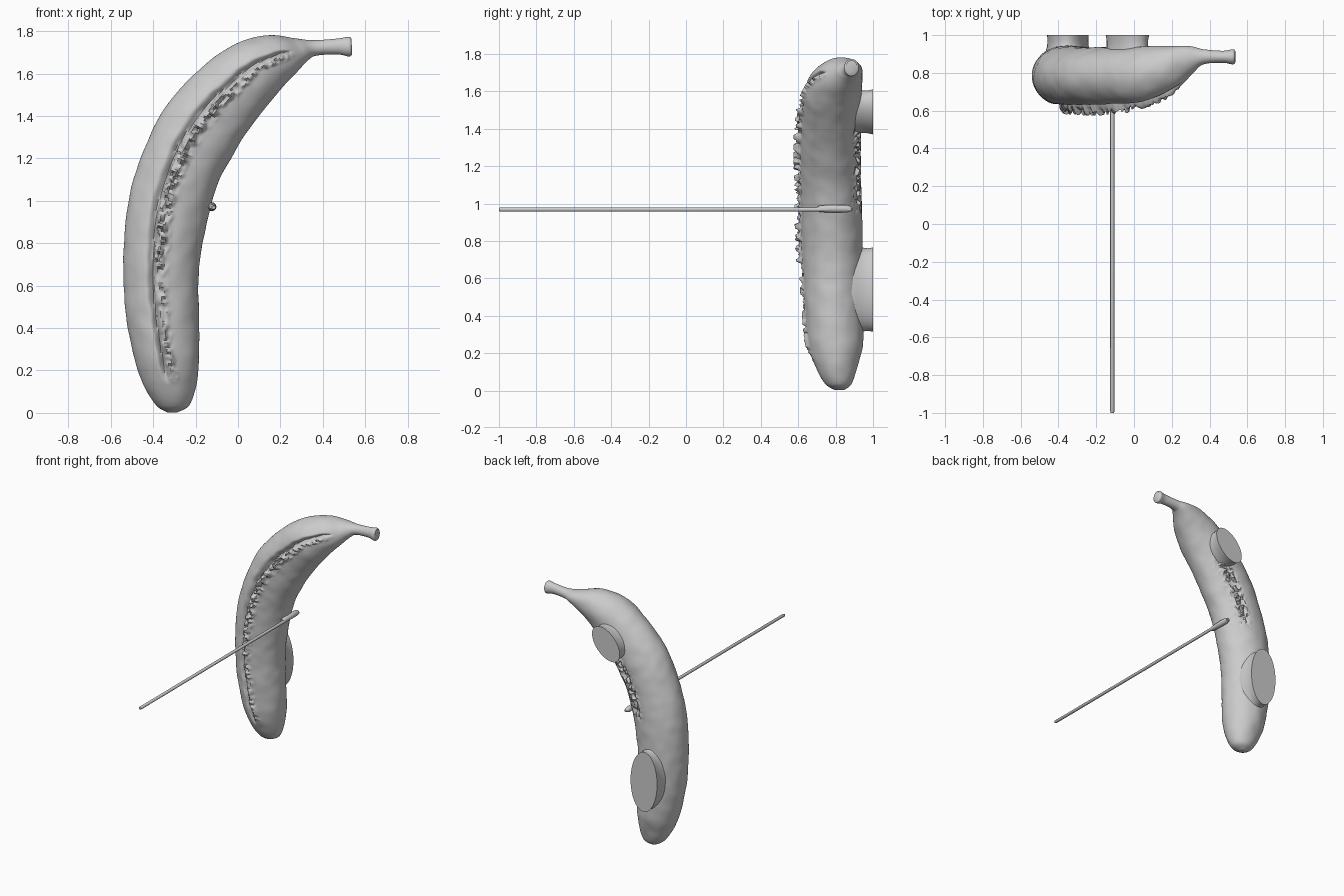
import bpy, math
from math import sin, cos, pi, exp
from mathutils import Vector, noise

if "Cube" in bpy.data.objects:
    bpy.data.objects.remove(bpy.data.objects["Cube"])


def make(name, verts, faces, angle=40):
    me = bpy.data.meshes.new(name)
    me.from_pydata(verts, [], faces)
    me.update()
    ob = bpy.data.objects.new(name, me)
    bpy.context.collection.objects.link(ob)
    bpy.ops.object.select_all(action='DESELECT')
    ob.select_set(True)
    bpy.context.view_layer.objects.active = ob
    bpy.ops.object.shade_smooth_by_angle(angle=math.radians(angle))
    return ob


def loft(name, rings, angle=40):
    n = len(rings[0])
    verts = [p for r in rings for p in r]
    faces = [(i * n + j, i * n + (j + 1) % n, (i + 1) * n + (j + 1) % n, (i + 1) * n + j)
             for i in range(len(rings) - 1) for j in range(n)]
    faces.append(tuple(reversed(range(n))))
    faces.append(tuple(range(len(verts) - n, len(verts))))
    ob = make(name, verts, faces, angle)
    # consistent outward normals
    bpy.ops.object.mode_set(mode='EDIT')
    bpy.ops.mesh.select_all(action='SELECT')
    bpy.ops.mesh.normals_make_consistent(inside=False)
    bpy.ops.object.mode_set(mode='OBJECT')
    return ob


# Body stations: outer edge x,z / inner edge x,z / centre y / half depth
ST = [
    (-.335, .003, -.285, .003, .82, .025),
    (-.385, .035, -.23, .035, .815, .07),
    (-.44, .12, -.20, .12, .805, .11),
    (-.49, .26, -.185, .24, .80, .145),
    (-.53, .48, -.185, .46, .79, .155),
    (-.54, .72, -.185, .66, .785, .16),
    (-.52, .98, -.15, .88, .78, .162),
    (-.455, 1.21, -.095, 1.08, .775, .16),
    (-.35, 1.43, -.01, 1.24, .775, .16),
    (-.20, 1.60, .08, 1.375, .78, .155),
    (-.03, 1.73, .18, 1.50, .79, .15),
    (.14, 1.78, .27, 1.60, .825, .118),
    (.27, 1.765, .335, 1.665, .868, .072),
    (.36, 1.757, .375, 1.685, .885, .04),
    (.47, 1.765, .47, 1.69, .885, .032),
    (.52, 1.773, .525, 1.68, .885, .04),
    (.535, 1.765, .538, 1.692, .885, .03),
]


def station(s):
    i = min(int(s), len(ST) - 2)
    t = s - i
    p = [ST[max(0, min(len(ST) - 1, i + k))] for k in (-1, 0, 1, 2)]
    return [.5 * (2 * b + (c - a) * t + (2 * a - 5 * b + 4 * c - d) * t * t
                  + (3 * b - a - 3 * c + d) * t ** 3) for a, b, c, d in zip(*p)]


def fade(x, a, b, soft=.5):
    v = max(0, min(1, (x - a) / soft, (b - x) / soft))
    return v * v * (3 - 2 * v)


# Banana body with a ragged split down the front and a rough patch on the back
ROWS, COLS = 330, 144
rings = []
for i in range(ROWS + 1):
    s = (len(ST) - 1) * i / ROWS
    ox, oz, ix, iz, cy, ry = station(s)
    c = Vector(((ox + ix) / 2, cy, (oz + iz) / 2))
    n = Vector(((ix - ox) / 2, 0, (iz - oz) / 2))
    ring = []
    for j in range(COLS):
        a = 2 * pi * j / COLS
        u, v = cos(a), sin(a)
        p = c + n * u + Vector((0, ry * v, 0))
        out = Vector((n.normalized().x * u, v, n.normalized().z * u))
        small = noise.noise(p * 45)
        d = .003 * noise.noise(p * 13) * fade(s, .5, 13, 1.5)
        if v < 0:
            w = max(0, min(1, (s - 2) / 9.3))
            m = fade(s, 2.1, 11.6, .9)
            u0 = -.30 * sin(pi * w) ** .7 + .05 * noise.noise(p * 14)
            d -= .034 * m * exp(-((u - u0) / .075) ** 2)
            r = exp(-((u - u0 - .24) / .13) ** 2)
            mid = .5 + .5 * fade(s, 4.3, 10, 1)
            d += m * mid * r * (.018 + (.022 if small > .12 else -.014 if small < -.18 else 0))
        else:
            m = fade(s, 6.0, 9.2, .6) * exp(-((u - .4) / .2) ** 2)
            d += m * (-.014 + (.022 if small > .05 else 0))
        ring.append(p + out * d)
    rings.append(ring)
loft("banana_body", rings, 50)


# Oval mounting pegs on the back, cut flat at the wall plane
def peg(name, x, z, rx, rz, tilt, profile):
    rs = []
    for y, k in profile:
        rs.append([(x + k * (rx * cos(a) * cos(tilt) - rz * sin(a) * sin(tilt)), y,
                    z + k * (rx * cos(a) * sin(tilt) + rz * sin(a) * cos(tilt)))
                   for a in (2 * pi * j / 64 for j in range(64))])
    return loft(name, rs)


FLARE = [(.82, 1.2), (.88, 1.15), (.91, 1.08), (.94, 1.0), (.97, .98), (1.0, 1.0)]
peg("lower_peg", -.35, .54, .11, .225, 0.03, FLARE)
peg("upper_peg", -.035, 1.49, .14, .09, math.radians(48),
    [(.82, 1.1), (.89, 1.02), (.93, .95), (.97, .95), (1.0, 1.0)])


# Thin straight rod pointing forward, with a lump where it joins the body
def bar(name, x, z, profile, sides):
    return loft(name, [[(x + r * cos(2 * pi * j / sides), y, z + r * sin(2 * pi * j / sides))
                        for j in range(sides)] for y, r in profile])


bar("rod", -.115, .968, [(-1, .008), (-.993, .011), (.86, .011), (.885, .008)], 12)
bar("rod_joint", -.123, .972, [(.70, .011), (.72, .018), (.80, .021), (.86, .02),
                               (.88, .014), (.89, .006)], 16)
